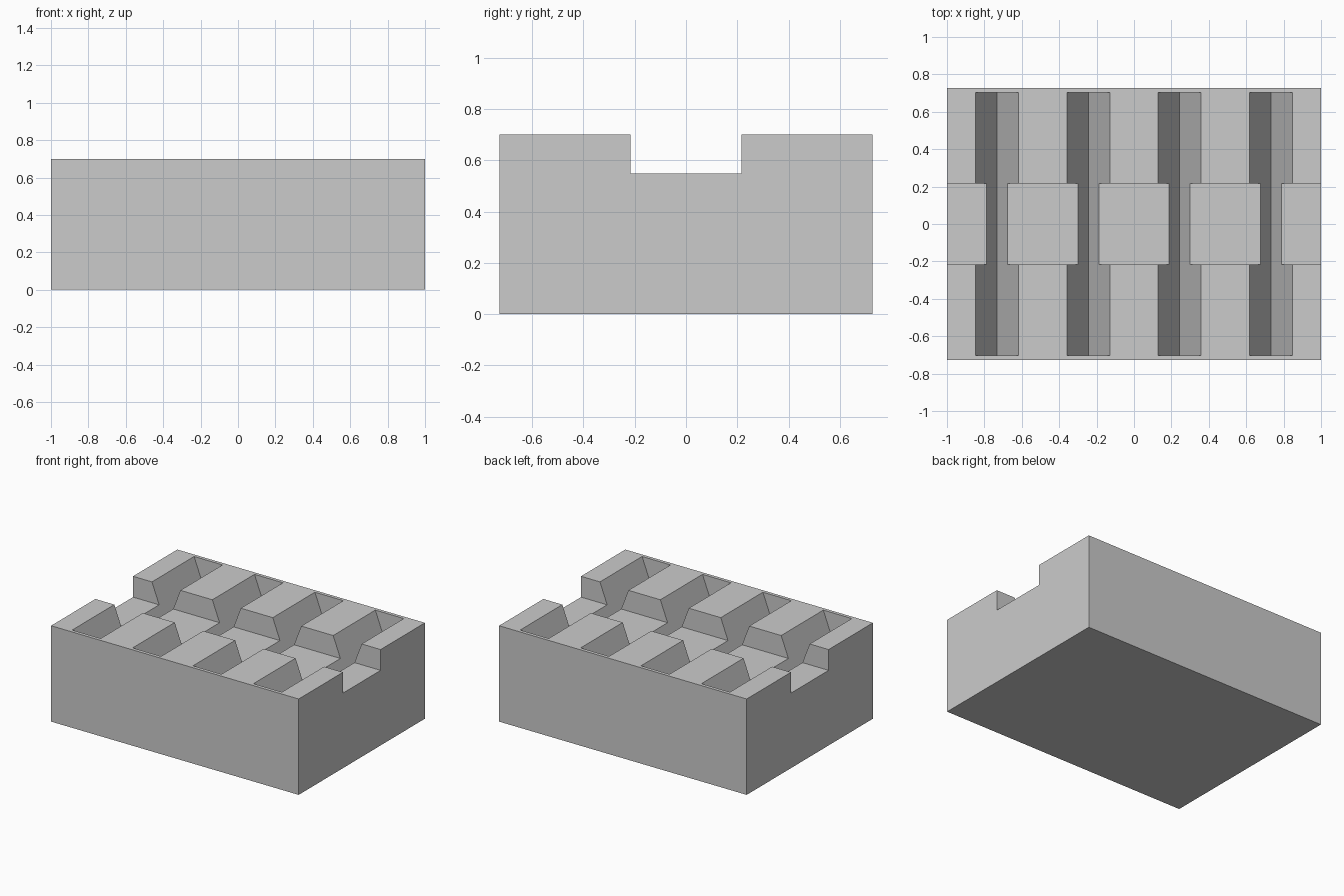
import bpy

if "Cube" in bpy.data.objects:
    bpy.data.objects.remove(bpy.data.objects["Cube"], do_unlink=True)

WIDTH, DEPTH, HEIGHT = 2.0, 1.456, 0.70
CHANNEL_HALF, CHANNEL_FLOOR = 0.217, 0.548
GROOVE_HALF, GROOVE_BOTTOM, GROOVE_END = 0.115, 0.40, 0.703
PITCH = 0.488

grey = bpy.data.materials.new("plain grey")
grey.use_nodes = True
colour = (0.6, 0.6, 0.6, 1)
grey.diffuse_color = colour
grey.node_tree.nodes["Principled BSDF"].inputs["Base Color"].default_value = colour


def prism(name, profile, half_length):
    """Extrude an (x, z) profile symmetrically along y."""
    n = len(profile)
    verts = [(x, y, z) for y in (-half_length, half_length) for x, z in profile]
    faces = [tuple(range(n)), tuple(reversed(range(n, 2 * n)))]
    faces += [(i, i + n, (i + 1) % n + n, (i + 1) % n) for i in range(n)]
    mesh = bpy.data.meshes.new(name)
    mesh.from_pydata(verts, [], faces)
    mesh.materials.append(grey)
    obj = bpy.data.objects.new(name, mesh)
    bpy.context.collection.objects.link(obj)
    return obj


def rectangle(half_width, low, high):
    return [(-half_width, low), (half_width, low), (half_width, high), (-half_width, high)]


def cut(target, cutter):
    """Subtract the cutter, bake the result and discard the cutter."""
    cutter.hide_render = True
    mod = target.modifiers.new("cut", "BOOLEAN")
    mod.operation = "DIFFERENCE"
    mod.solver = "EXACT"
    mod.object = cutter
    bpy.context.view_layer.objects.active = target
    bpy.ops.object.modifier_apply(modifier=mod.name)
    bpy.data.objects.remove(cutter, do_unlink=True)


# Solid block
block = prism("grooved_block", rectangle(WIDTH / 2, 0, HEIGHT), DEPTH / 2)

# Lengthwise channel through the top
cut(block, prism("channel_cutter", rectangle(WIDTH, CHANNEL_FLOOR, HEIGHT + 0.2), CHANNEL_HALF))

# Four V grooves, closed at both ends; the profile runs past the top face
above = 2 * HEIGHT - GROOVE_BOTTOM
for i in range(4):
    x = (i - 1.5) * PITCH
    groove = [(x, GROOVE_BOTTOM), (x + 2 * GROOVE_HALF, above), (x - 2 * GROOVE_HALF, above)]
    cut(block, prism("groove_cutter", groove, GROOVE_END))
